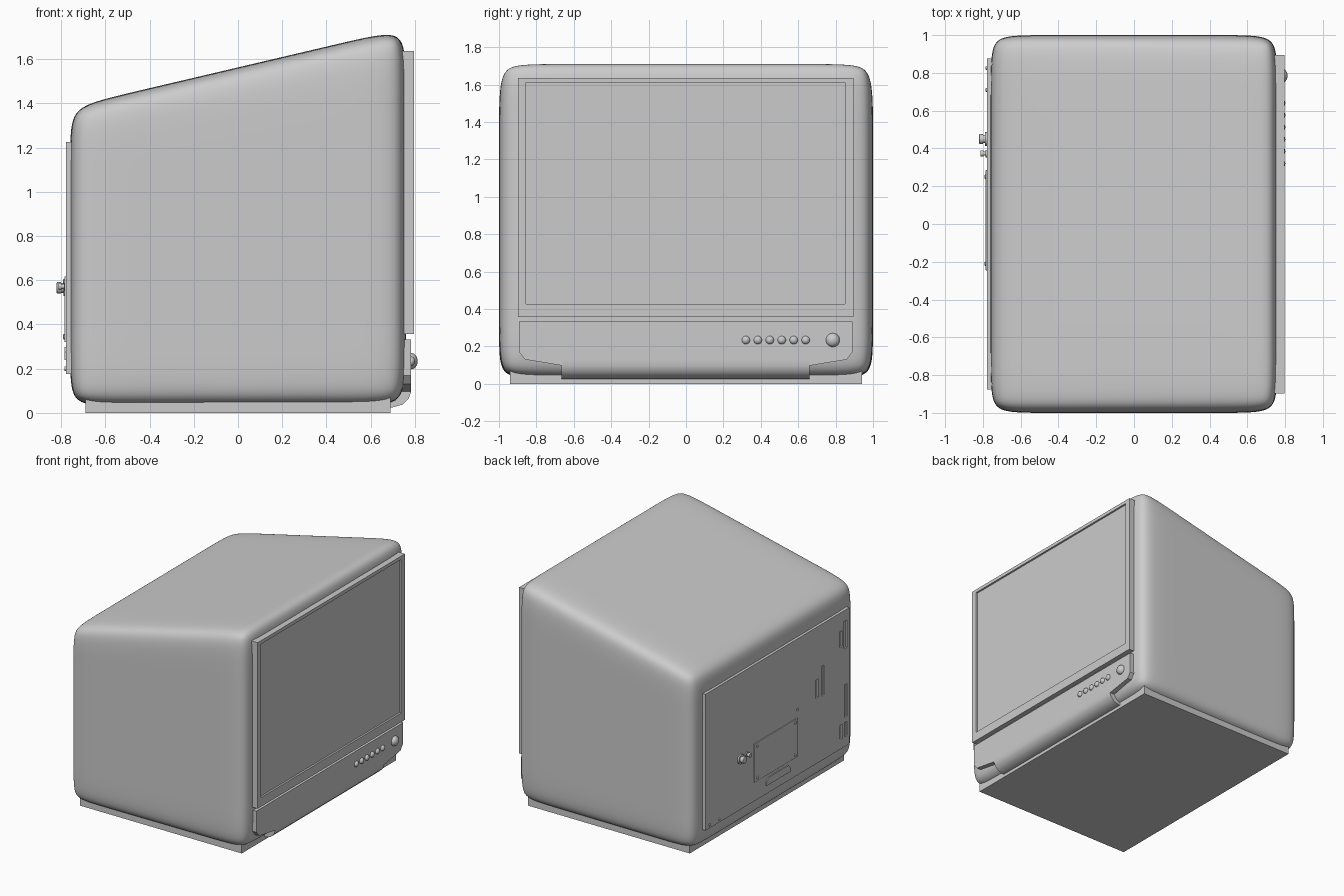
import bpy, bmesh, math
from mathutils import Vector

if "Cube" in bpy.data.objects:
    bpy.data.objects.remove(bpy.data.objects["Cube"])


def finish(name, bm, smooth=None, bevel=0):
    bmesh.ops.recalc_face_normals(bm, faces=bm.faces)
    me = bpy.data.meshes.new(name)
    bm.to_mesh(me)
    bm.free()
    ob = bpy.data.objects.new(name, me)
    bpy.context.collection.objects.link(ob)
    if bevel:
        m = ob.modifiers.new("bevel", 'BEVEL')
        m.width, m.segments = bevel, 2
    if smooth:
        bpy.ops.object.select_all(action='DESELECT')
        bpy.context.view_layer.objects.active = ob
        ob.select_set(True)
        bpy.ops.object.shade_smooth_by_angle(angle=math.radians(smooth))
    return ob


def add_prism(bm, pts, a, b, place):
    """Extrude a 2D outline between a and b; place maps (u, v, depth) to xyz."""
    lo = [bm.verts.new(place(u, v, a)) for u, v in pts]
    hi = [bm.verts.new(place(u, v, b)) for u, v in pts]
    bm.faces.new(lo)
    bm.faces.new(hi)
    for i in range(len(pts)):
        j = (i + 1) % len(pts)
        bm.faces.new((lo[i], lo[j], hi[j], hi[i]))


def along_x(u, v, d):
    return (d, u, v)


def along_y(u, v, d):
    return (u, d, v)


def rect(y0, y1, z0, z1):
    return [(y0, z0), (y1, z0), (y1, z1), (y0, z1)]


def prism(name, pts, a, b, place=along_x, **kw):
    bm = bmesh.new()
    add_prism(bm, pts, a, b, place)
    return finish(name, bm, **kw)


def turned(name, profile, y, z, n=24):
    """Spin (x, radius) profile points about an x-parallel axis."""
    bm = bmesh.new()
    rings = [[bm.verts.new((x, y + r * math.cos(t), z + r * math.sin(t)))
              for t in (2 * math.pi * i / n for i in range(n))] for x, r in profile]
    for p, q in zip(rings, rings[1:]):
        for i in range(n):
            j = (i + 1) % n
            bm.faces.new((p[i], p[j], q[j], q[i]))
    bm.faces.new(rings[0])
    bm.faces.new(rings[-1])
    return finish(name, bm, smooth=40)


# Cabinet: soft wedge from a supported subdivision cage
D = 0.21
bm = bmesh.new()
bmesh.ops.create_cube(bm, size=2)
for axis, half in ((0, 0.76), (1, 1.0), (2, 0.77)):
    for s in (-1, 1):
        no = Vector((0, 0, 0))
        no[axis] = 1
        bmesh.ops.bisect_plane(bm, geom=bm.verts[:] + bm.edges[:] + bm.faces[:],
                               plane_co=no * s * (1 - D / half), plane_no=no)
for v in bm.verts:
    v.co.x *= 0.76
    top = 1.563 + 0.235 * v.co.x
    v.co.z = 0.03 + (v.co.z + 1) / 2 * (top - 0.03)
for f in bm.faces:
    f.smooth = True
cabinet = finish("cabinet", bm)
sub = cabinet.modifiers.new("subdivision", 'SUBSURF')
sub.levels = sub.render_levels = 4

# Base plinth
prism("base", rect(-0.94, 0.94, 0, 0.09), -0.69, 0.69)

# Screen bezel (four-sided ring) and recessed screen
outer, inner = rect(-0.898, 0.895, 0.357, 1.636), rect(-0.855, 0.85, 0.427, 1.61)
bm = bmesh.new()
loops = [[bm.verts.new((x, y, z)) for y, z in pts]
         for pts, x in ((outer, 0.72), (outer, 0.796), (inner, 0.796), (inner, 0.72))]
for k in range(4):
    p, q = loops[k], loops[(k + 1) % 4]
    for i in range(4):
        j = (i + 1) % 4
        bm.faces.new((p[i], p[j], q[j], q[i]))
finish("screen_bezel", bm)
prism("screen", inner, 0.72, 0.782)

# Control panel with cut lower corners
prism("control_panel", [(-0.893, 0.333), (-0.893, 0.17), (-0.86, 0.13),
                        (0.86, 0.13), (0.89, 0.17), (0.89, 0.333)], 0.70, 0.783)

# Rolled lip below the panel, with tapering wings
prism("lower_lip", [(0.60, 0.022), (0.70, 0.025), (0.745, 0.038), (0.772, 0.065),
                    (0.783, 0.095), (0.783, 0.13), (0.60, 0.13)],
      -0.665, 0.66, along_y, smooth=35)
for s, side in ((-1, "left"), (1, "right")):
    prism("lip_wing_" + side, [(s * 0.86, 0.13), (s * 0.66, 0.097), (s * 0.66, 0.135)],
          0.66, 0.783)


def dome(x, r, h):
    return [(x - 0.01, r)] + [(x + h * math.sin(a), r * math.cos(a))
                              for a in (math.radians(15 * k) for k in range(6))] + [(x + h, r * 0.05)]


# Row of buttons and the large knob
for i in range(6):
    turned(f"button_{i + 1}", dome(0.783, 0.022, 0.018), 0.32 + i * 0.064, 0.234)
turned("main_knob", dome(0.783, 0.037, 0.03), 0.785, 0.234)

# Back panel with recessed slots
back = prism("back_panel", rect(-0.875, 0.875, 0.175, 1.225), -0.779, -0.70)
slots = [(-0.57, -0.535, 0.67, 0.90), (-0.50, -0.465, 0.68, 0.82),
         (-0.79, -0.755, 0.96, 1.08), (-0.845, -0.81, 0.93, 1.14),
         (-0.85, -0.82, 0.40, 0.65), (-0.79, -0.76, 0.25, 0.36),
         (-0.85, -0.82, 0.25, 0.36), (-0.255, -0.237, 0.67, 0.688)]
bm = bmesh.new()
for s in slots:
    add_prism(bm, rect(*s), -0.80, -0.767, along_x)
cutter = finish("slot_cutter", bm)
cutter.hide_render = True
m = back.modifiers.new("slots", 'BOOLEAN')
m.operation, m.object, m.solver = 'DIFFERENCE', cutter, 'EXACT'
bpy.context.view_layer.objects.active = back
bpy.ops.object.modifier_apply(modifier=m.name)
bpy.data.objects.remove(cutter)

# Service hatch, its screws and the label plate
prism("service_hatch", rect(-0.245, 0.285, 0.32, 0.618), -0.785, -0.77, bevel=0.002)
for y in (-0.21, 0.25):
    for z in (0.345, 0.593):
        turned("hatch_screw", [(-0.78, 0.012), (-0.789, 0.012), (-0.792, 0.007)], y, z, 12)
prism("label_plate", [(0.14, 0.24), (-0.15, 0.24), (-0.15, 0.275), (-0.125, 0.297),
                      (0.115, 0.297), (0.14, 0.275)], -0.786, -0.77)
for y in (0.71, 0.825):
    turned("panel_screw", [(-0.77, 0.01), (-0.784, 0.01), (-0.786, 0.006)], y, 0.20, 12)

# Rear sockets: stepped collars and plugs
turned("large_socket", [(-0.77, 0.036), (-0.79, 0.036), (-0.79, 0.022), (-0.80, 0.022),
                        (-0.80, 0.026), (-0.818, 0.026), (-0.82, 0.022)], 0.45, 0.565)
turned("small_socket", [(-0.77, 0.02), (-0.787, 0.02), (-0.787, 0.011), (-0.798, 0.011),
                        (-0.798, 0.016), (-0.813, 0.016)], 0.373, 0.572)
